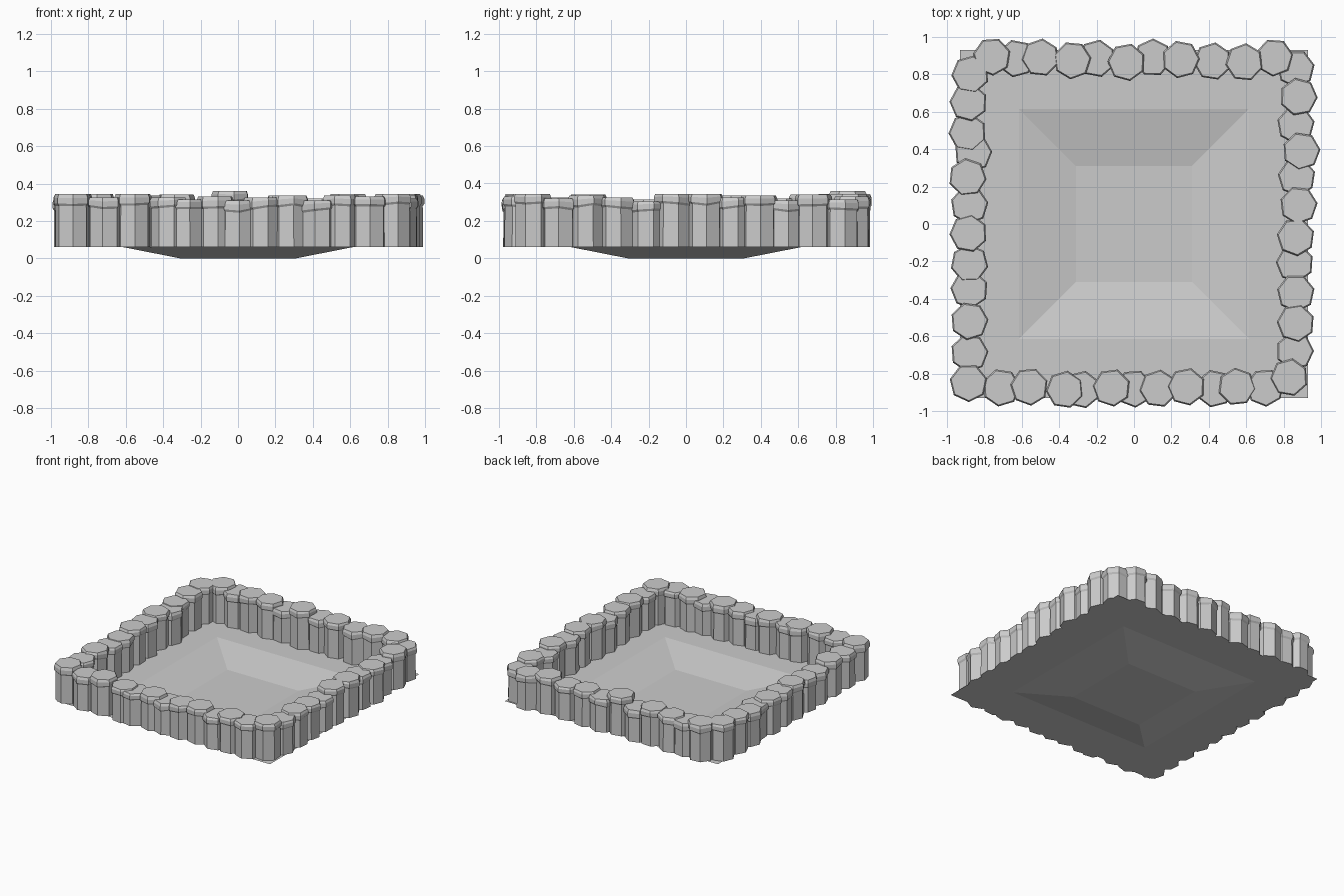
import bpy, bmesh, math, random

if "Cube" in bpy.data.objects:
    bpy.data.objects.remove(bpy.data.objects["Cube"])

random.seed(7)
BASE = 0.06   # rim level of the floor
SIDES = 7


def finish(bm, name):
    bmesh.ops.recalc_face_normals(bm, faces=bm.faces)
    mesh = bpy.data.meshes.new(name)
    bm.to_mesh(mesh)
    bm.free()
    obj = bpy.data.objects.new(name, mesh)
    bpy.context.collection.objects.link(obj)
    return obj


def bridge(bm, lower, upper):
    n = len(lower)
    for i in range(n):
        j = (i + 1) % n
        bm.faces.new((lower[i], lower[j], upper[j], upper[i]))


# Sunken floor: flat border, sloped basin, flat bottom
bm = bmesh.new()
rings = []
for half, z in ((0.93, BASE), (0.615, BASE), (0.31, 0.0)):
    rings.append([bm.verts.new((sx * half, sy * half, z))
                  for sx, sy in ((-1, -1), (1, -1), (1, 1), (-1, 1))])
for a, b in zip(rings, rings[1:]):
    bridge(bm, a, b)
bm.faces.new(rings[-1])
bm.normal_update()
finish(bm, "sunken_floor")


# One seven-sided stone post with a slightly flared, chamfered cap
def add_post(bm, x, y, top):
    turn = random.uniform(0, math.tau / SIDES)
    dips = [random.uniform(-0.009, 0.009) for _ in range(SIDES)]
    profile = ((0.094, BASE, 0), (0.093, top - 0.058, 1), (0.102, top - 0.046, 1),
               (0.102, top - 0.018, 0.6), (0.094, top, 0))
    loops = []
    for r, z, wobble in profile:
        loops.append([bm.verts.new((x + r * math.cos(turn + i * math.tau / SIDES),
                                    y + r * math.sin(turn + i * math.tau / SIDES),
                                    z + wobble * dips[i])) for i in range(SIDES)])
    for a, b in zip(loops, loops[1:]):
        bridge(bm, a, b)
    bm.faces.new(loops[0][::-1])
    bm.faces.new(loops[-1])


# Rows of posts: (position along the side, distance from centre, top height)
back = [(-.76, .895, .345), (-.63, .885, .325), (-.50, .89, .335), (-.33, .875, .34),
        (-.20, .885, .31), (-.04, .865, .36), (.10, .89, .32), (.25, .88, .335),
        (.42, .87, .32), (.59, .865, .345), (.75, .89, .33)]
front = [(-.71, .875, .325), (-.56, .87, .345), (-.37, .885, .325), (-.28, .885, .315),
         (-.12, .875, .33), (0, .88, .31), (.13, .88, .325), (.28, .87, .335),
         (.43, .88, .31), (.55, .87, .335), (.70, .875, .33)]
right = [(.83, .865, .315), (.68, .88, .34), (.53, .865, .31), (.39, .895, .335),
         (.25, .87, .325), (.10, .88, .345), (-.07, .865, .345), (-.21, .86, .305),
         (-.37, .865, .325), (-.53, .865, .335), (-.68, .86, .32), (-.82, .83, .345)]
left = [(.80, .875, .345), (.65, .885, .34), (.49, .89, .32), (.38, .86, .315),
        (.25, .89, .335), (.10, .88, .325), (-.05, .885, .335), (-.21, .88, .315),
        (-.35, .88, .31), (-.52, .88, .34), (-.69, .88, .325), (-.85, .885, .345)]

for name, row, place in (
        ("back_posts", back, lambda a, d: (a, d)),
        ("front_posts", front, lambda a, d: (a, -d)),
        ("right_posts", right, lambda a, d: (d, a)),
        ("left_posts", left, lambda a, d: (-d, a))):
    bm = bmesh.new()
    for along, dist, top in row:
        add_post(bm, *place(along, dist), top)
    finish(bm, name)
